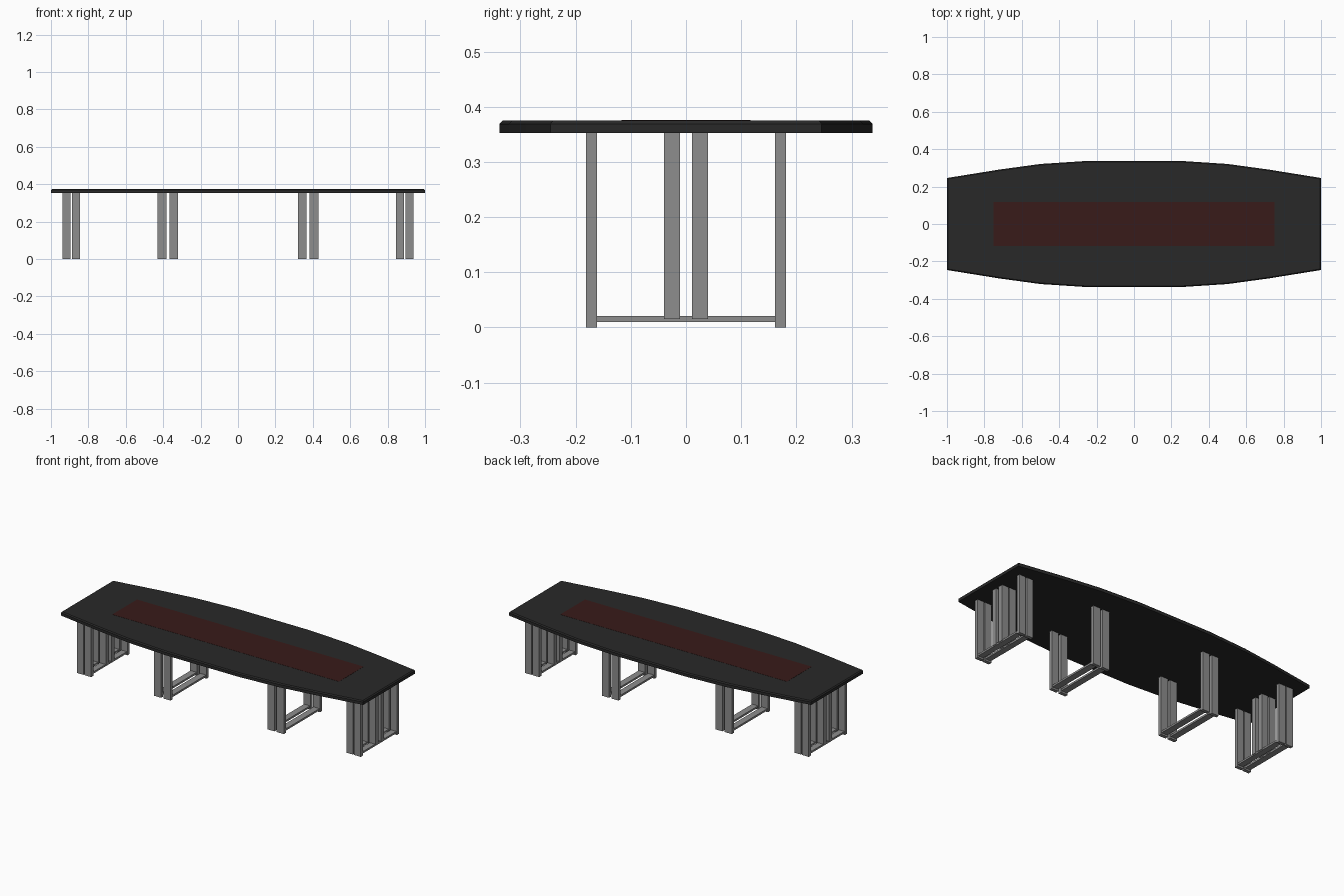
import bpy, bmesh

if "Cube" in bpy.data.objects:
    bpy.data.objects.remove(bpy.data.objects["Cube"])

def material(name, rgb):
    m = bpy.data.materials.new(name)
    m.diffuse_color = (*rgb, 1)
    m.use_nodes = True
    m.node_tree.nodes["Principled BSDF"].inputs["Base Color"].default_value = m.diffuse_color
    return m

black = material("black_wood", (0.022, 0.022, 0.022))
red = material("dark_red_inlay", (0.04, 0.011, 0.01))
metal = material("grey_metal", (0.27, 0.27, 0.27))

def finish(name, bm, mat):
    bmesh.ops.recalc_face_normals(bm, faces=bm.faces)
    me = bpy.data.meshes.new(name)
    bm.to_mesh(me)
    bm.free()
    me.materials.append(mat)
    ob = bpy.data.objects.new(name, me)
    bpy.context.collection.objects.link(ob)
    return ob

def box(name, x, y, z, mat):
    bm = bmesh.new()
    bmesh.ops.create_cube(bm, size=1)
    for v in bm.verts:
        for i, (lo, hi) in enumerate((x, y, z)):
            v.co[i] = lo if v.co[i] < 0 else hi
    return finish(name, bm, mat)

# Boat-shaped top with chamfered upper edge
Z0, Z1 = 0.352, 0.375
half = [(1.0, 0.246), (0.72, 0.291), (0.5, 0.321), (0.24, 0.338)]
side = half + [(-x, y) for x, y in reversed(half)]
outline = side + [(-x, -y) for x, y in side]
bm = bmesh.new()
base = bm.faces.new([bm.verts.new((x, y, Z0)) for x, y in outline])
up = bmesh.ops.extrude_face_region(bm, geom=[base], use_keep_orig=True)["geom"]
bmesh.ops.translate(bm, verts=[g for g in up if isinstance(g, bmesh.types.BMVert)],
                    vec=(0, 0, Z1 - Z0))
rim = [e for e in bm.edges if all(v.co.z > Z1 - 1e-4 for v in e.verts)]
bmesh.ops.bevel(bm, geom=rim, offset=0.006, segments=1, affect='EDGES')
finish("table_top", bm, black)

# Flush coloured centre panel
box("centre_inlay", (-0.75, 0.75), (-0.117, 0.117), (Z1 - 0.005, Z1 + 0.0008), red)

# Paired U-shaped leg frames: (x centre, post width, has middle posts)
frames = [(0.866, 0.043, True), (0.917, 0.043, True),
          (0.344, 0.047, False), (0.406, 0.047, False)]
for sx, sname in ((-1, "left"), (1, "right")):
    for i, (cx, w, middle) in enumerate(frames):
        c = sx * cx
        xs = (c - w / 2, c + w / 2)
        tag = f"{sname}_frame_{i + 1}"
        box(tag + "_front_post", xs, (-0.181, -0.161), (0, Z0 + 0.002), metal)
        box(tag + "_back_post", xs, (0.161, 0.181), (0, Z0 + 0.002), metal)
        box(tag + "_foot_rail", (c - w * 0.42, c + w * 0.42), (-0.165, 0.165),
            (0.01, 0.021), metal)
        if middle:
            for s, n in ((-1, "front"), (1, "back")):
                ys = sorted((s * 0.011, s * 0.04))
                box(f"{tag}_middle_{n}_post", xs, ys, (0.015, Z0 + 0.002), metal)
